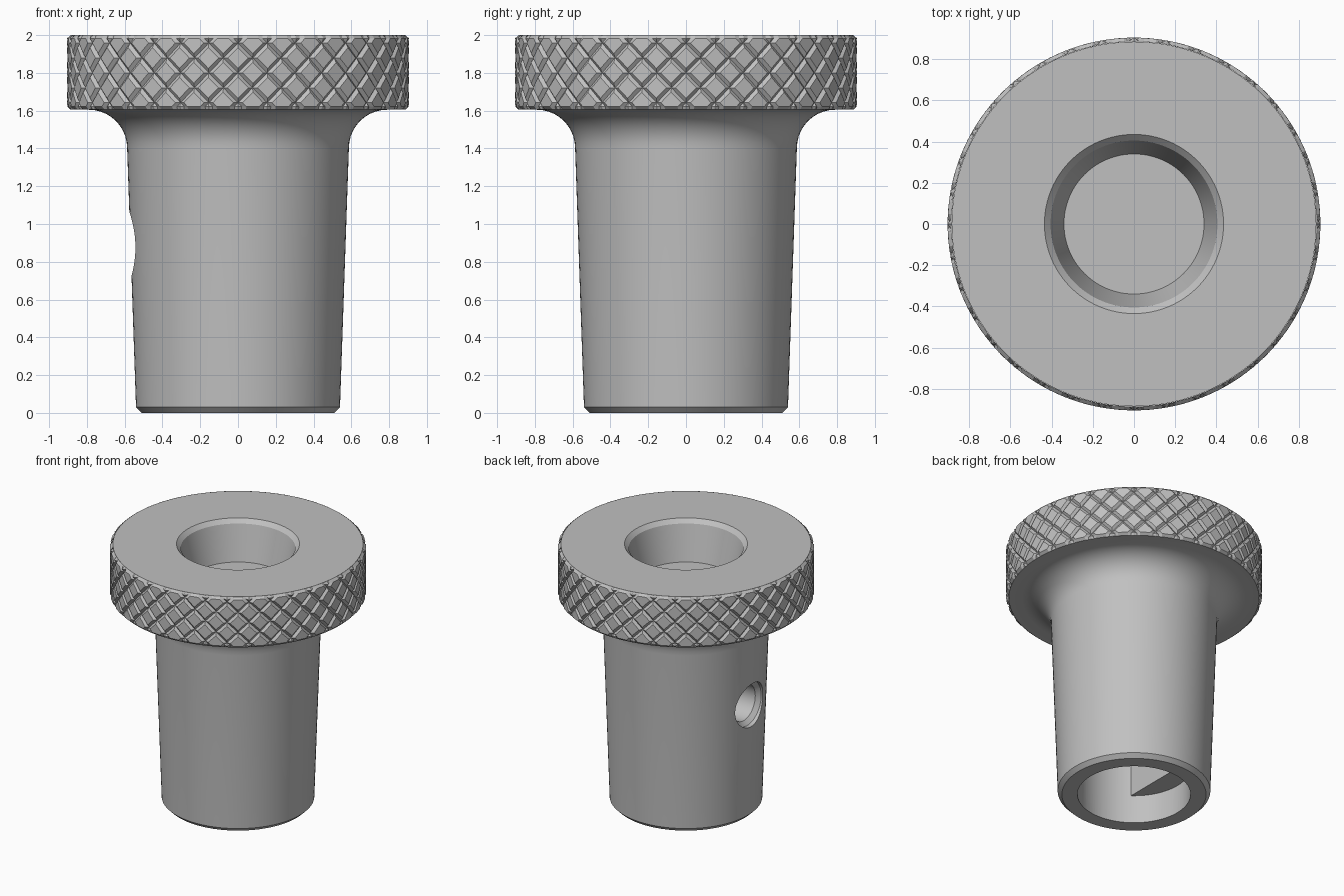
import bpy, bmesh, math

if "Cube" in bpy.data.objects:
    bpy.data.objects.remove(bpy.data.objects["Cube"])

SEG = 96

steel = bpy.data.materials.new("plain_grey")
steel.diffuse_color = (0.53, 0.53, 0.53, 1)
steel.use_nodes = True
steel.node_tree.nodes["Principled BSDF"].inputs["Base Color"].default_value = steel.diffuse_color


def make(name, bm):
    bmesh.ops.recalc_face_normals(bm, faces=bm.faces[:])
    me = bpy.data.meshes.new(name)
    bm.to_mesh(me)
    bm.free()
    me.materials.append(steel)
    ob = bpy.data.objects.new(name, me)
    bpy.context.collection.objects.link(ob)
    return ob


def lathe(name, profile):
    """Spin an (r, z) profile that starts and ends on the axis."""
    bm = bmesh.new()
    vs = [bm.verts.new((r, 0, z)) for r, z in profile]
    es = [bm.edges.new(p) for p in zip(vs, vs[1:])]
    bmesh.ops.spin(bm, geom=vs + es, cent=(0, 0, 0), axis=(0, 0, 1),
                   angle=2 * math.pi, steps=SEG, use_merge=True)
    bmesh.ops.remove_doubles(bm, verts=bm.verts[:], dist=1e-5)
    return make(name, bm)


def prism(name, outline, z0, z1):
    bm = bmesh.new()
    f = bm.faces.new([bm.verts.new((x, y, z0)) for x, y in outline])
    ext = bmesh.ops.extrude_face_region(bm, geom=[f])["geom"]
    bmesh.ops.translate(bm, vec=(0, 0, z1 - z0),
                        verts=[v for v in ext if isinstance(v, bmesh.types.BMVert)])
    return make(name, bm)


# Body: tapered stem, fillet, flange core and tapered top pocket
fillet = [(0.79 - 0.203 * math.cos(t), 1.402 + 0.203 * math.sin(t))
          for t in [math.radians(9 * i) for i in range(11)]]
body = lathe("body", [(0, 0), (0.51, 0), (0.54, 0.03)] + fillet +
             [(0.885, 1.605), (0.885, 2.0), (0.435, 2.0), (0.405, 1.97),
              (0.34, 1.70), (0, 1.70)])

# Round bore mouth, then a D-shaped bore with its flat toward -x
circle = [(0.4 * math.cos(2 * math.pi * i / SEG), 0.4 * math.sin(2 * math.pi * i / SEG))
          for i in range(SEG)]
mouth = prism("bore_mouth_cutter", circle, -0.1, 0.22)
half = math.acos(-0.24 / 0.4)
d_shape = [(0.4 * math.cos(t), 0.4 * math.sin(t))
           for t in [-half + 2 * half * i / 64 for i in range(65)]]
bore = prism("bore_cutter", d_shape, 0.1, 1.45)

# Countersunk screw hole through the -x wall
screw = lathe("screw_hole_cutter", [(0, 0), (0.14, 0), (0.14, 0.30), (0.17, 0.33),
                                    (0.17, 0.6), (0, 0.6)])
screw.location = (-0.2, 0, 0.895)
screw.rotation_euler = (0, -math.pi / 2, 0)

for cutter in (mouth, bore, screw):
    cutter.hide_render = True
    m = body.modifiers.new(cutter.name, 'BOOLEAN')
    m.operation, m.solver, m.object = 'DIFFERENCE', 'EXACT', cutter
bpy.context.view_layer.update()
deps = bpy.context.evaluated_depsgraph_get()
cut = bpy.data.meshes.new_from_object(body.evaluated_get(deps))
body.modifiers.clear()
body.data = cut
for cutter in (mouth, bore, screw):
    bpy.data.objects.remove(cutter)
bpy.context.view_layer.objects.active = body
body.select_set(True)
bpy.ops.object.shade_smooth_by_angle(angle=math.radians(30))

# Knurled band: two families of 45-degree V grooves on a diagonal grid
R, N, DEPTH, MID = 0.905, 36, 0.017, 1.80
P = 2 * math.pi * R / N
E = 0.024
bm = bmesh.new()
cache = {}


def line(i):
    """Position and groove depth of the i-th diagonal grid line."""
    k, s = divmod(i, 3)
    return k * P + (-E, 0, E)[s], (DEPTH if s == 1 else 0)


def vert(i, j):
    while i + j >= 6 * N:
        i, j = i - 3 * N, j - 3 * N
    while i + j < 0:
        i, j = i + 3 * N, j + 3 * N
    if (i, j) not in cache:
        (a, da), (b, db) = line(i), line(j)
        ang, r = (a + b) / 2 / R - math.pi / 2, R - max(da, db)
        cache[i, j] = bm.verts.new((r * math.cos(ang), r * math.sin(ang), MID + (a - b) / 2))
    return cache[i, j]


for i in range(-12, 3 * N + 12):
    for j in range(i - 12, i + 13):
        if not 0 <= i + j < 6 * N:
            continue
        q = [vert(i, j), vert(i + 1, j), vert(i + 1, j + 1), vert(i, j + 1)]
        if i % 3 != 2 and j % 3 != 2:       # crossing: crease from centre to flat
            if i % 3 != j % 3:
                q = q[1:] + q[:1]
            bm.faces.new((q[0], q[1], q[2]))
            bm.faces.new((q[0], q[2], q[3]))
        else:
            bm.faces.new(q)

# Trim the band and draw its rims in to the chamfer circles
for z, d, rim in ((1.983, 1, 2.0), (1.622, -1, 1.605)):
    bmesh.ops.bisect_plane(bm, geom=bm.verts[:] + bm.edges[:] + bm.faces[:],
                           plane_co=(0, 0, z), plane_no=(0, 0, d), clear_outer=True)
    edge = [e for e in bm.edges if all(abs(v.co.z - z) < 1e-4 for v in e.verts)
            and len(e.link_faces) == 1]
    new = bmesh.ops.extrude_edge_only(bm, edges=edge)["geom"]
    for v in new:
        if isinstance(v, bmesh.types.BMVert):
            f = 0.886 / math.hypot(v.co.x, v.co.y)
            v.co = (v.co.x * f, v.co.y * f, rim)
    if d == 1:
        top_rim = [v for v in new if isinstance(v, bmesh.types.BMVert)]
        for v in top_rim:                   # keep clear of the next trim
            v.co.z = rim
make("knurled_band", bm)
